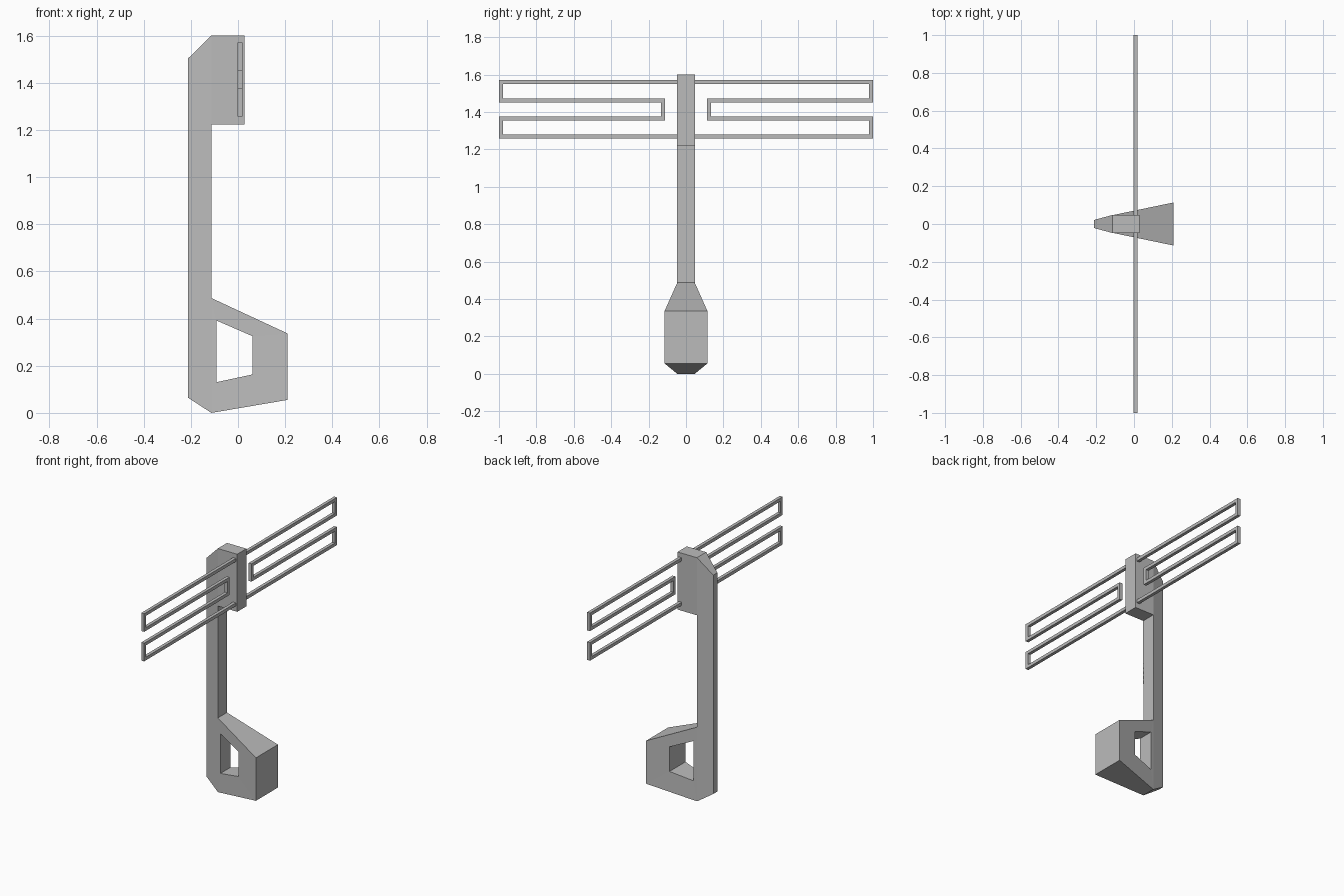
import bpy
import bmesh
from mathutils import Vector

cube = bpy.data.objects.get("Cube")
if cube:
    bpy.data.objects.remove(cube, do_unlink=True)

grey = bpy.data.materials.new("plain grey")
grey.use_nodes = True
colour = (0.5, 0.5, 0.5, 1)
grey.diffuse_color = colour
grey.node_tree.nodes["Principled BSDF"].inputs["Base Color"].default_value = colour


def add_object(name, bm):
    bmesh.ops.recalc_face_normals(bm, faces=bm.faces)
    mesh = bpy.data.meshes.new(name)
    bm.to_mesh(mesh)
    bm.free()
    mesh.materials.append(grey)
    obj = bpy.data.objects.new(name, mesh)
    bpy.context.collection.objects.link(obj)
    return obj


# Body side profile: name -> (x, z, half width in y)
points = {
    "back_low": (-0.213, 0.065, 0.021), "foot": (-0.113, 0, 0.047),
    "neck_low": (-0.113, 0.487, 0.047), "neck_high": (-0.113, 1.222, 0.048),
    "crown": (-0.113, 1.6, 0.048), "back_high": (-0.213, 1.502, 0.021),
    "head_low": (0.028, 1.222, 0.048), "head_high": (0.028, 1.6, 0.048),
    "grip_low": (0.21, 0.055, 0.114), "grip_high": (0.21, 0.337, 0.114),
    "hole_a": (-0.092, 0.13, 0.051), "hole_b": (0.062, 0.163, 0.083),
    "hole_c": (0.062, 0.325, 0.083), "hole_d": (-0.092, 0.392, 0.051),
}
panels = [
    "back_low foot neck_low neck_high crown back_high",
    "neck_high head_low head_high crown",
    "foot grip_low hole_b hole_a",
    "grip_low grip_high hole_c hole_b",
    "grip_high neck_low hole_d hole_c",
    "neck_low foot hole_a hole_d",
]

# Body: matching side panels joined by walls along every open edge
bm = bmesh.new()
sides = [{n: bm.verts.new((x, s * w, z)) for n, (x, z, w) in points.items()}
         for s in (-1, 1)]
edge_use = {}
for panel in panels:
    names = panel.split()
    for side in sides:
        bm.faces.new([side[n] for n in names])
    for a, b in zip(names, names[1:] + names[:1]):
        edge_use.setdefault(frozenset((a, b)), []).append((a, b))
for uses in edge_use.values():
    if len(uses) == 1:
        a, b = uses[0]
        bm.faces.new((sides[0][a], sides[0][b], sides[1][b], sides[1][a]))
add_object("body_with_grip", bm)

# Antenna: square bar folded along a right-angled path, mirrored across the body
r = 0.0105
x0 = 0.008
path = [Vector(p) for p in (
    (0.02, 1.56), (1 - r, 1.56), (1 - r, 1.462), (0.124, 1.462),
    (0.124, 1.366), (1 - r, 1.366), (1 - r, 1.268), (0.02, 1.268))]
normals = []
for a, b in zip(path, path[1:]):
    d = (b - a).normalized()
    normals.append(Vector((-d.y, d.x)))
offsets = ([normals[0]] + [m + n for m, n in zip(normals, normals[1:])]
           + [normals[-1]])
for name, mirror in (("left_antenna", -1), ("right_antenna", 1)):
    bm = bmesh.new()
    rings = []
    for p, o in zip(path, offsets):
        ring = []
        for sx, so in ((-1, -1), (1, -1), (1, 1), (-1, 1)):
            q = p + o * (so * r)
            ring.append(bm.verts.new((x0 + sx * r, mirror * q.x, q.y)))
        rings.append(ring)
    for one, two in zip(rings, rings[1:]):
        for i in range(4):
            j = (i + 1) % 4
            bm.faces.new((one[i], one[j], two[j], two[i]))
    bm.faces.new(rings[0])
    bm.faces.new(rings[-1])
    add_object("back_antenna" if mirror > 0 else "front_antenna", bm)
